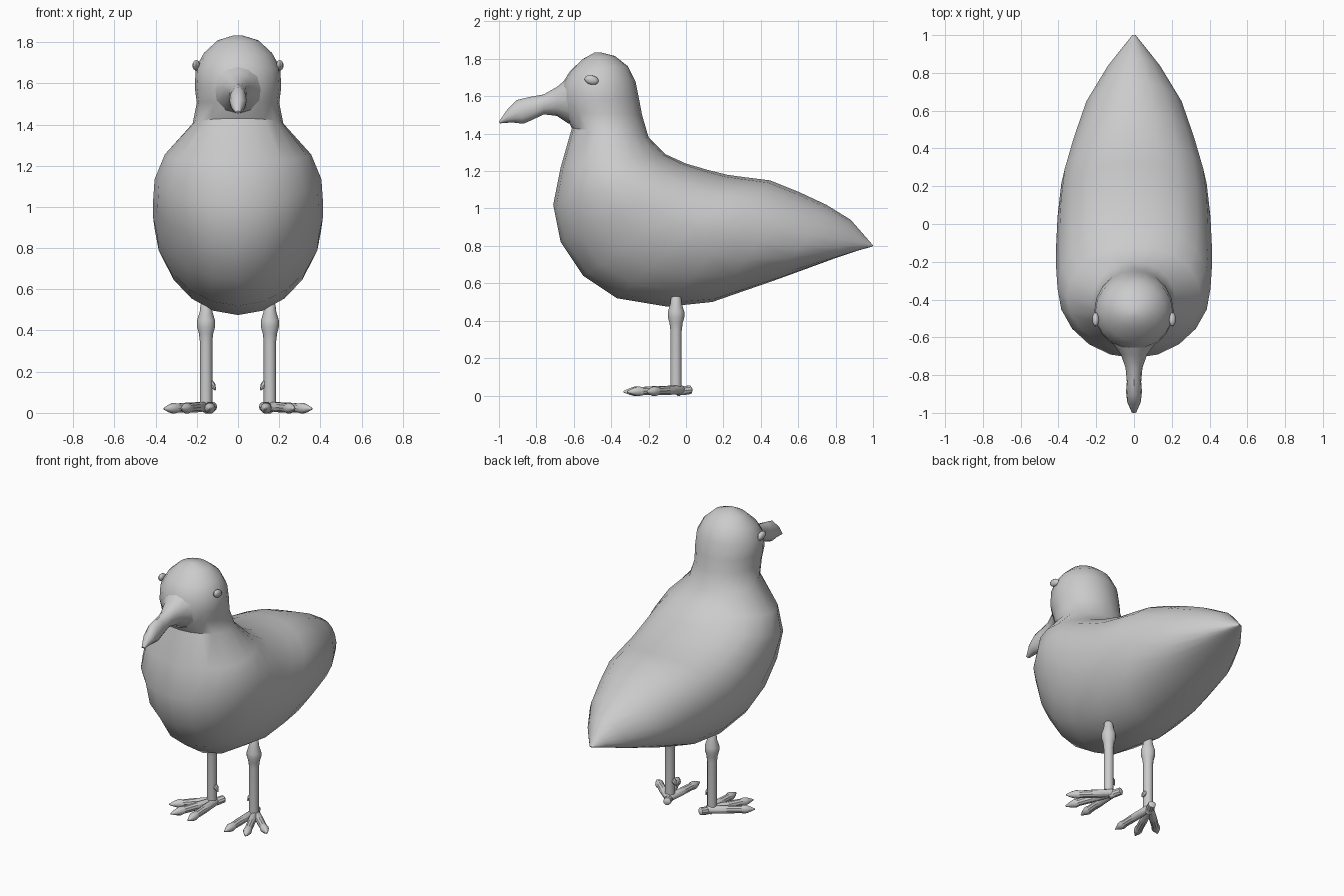
import bpy, bmesh, math
from mathutils import Vector

if "Cube" in bpy.data.objects:
    bpy.data.objects.remove(bpy.data.objects["Cube"])


def finish(name, bm):
    bmesh.ops.recalc_face_normals(bm, faces=bm.faces)
    me = bpy.data.meshes.new(name)
    bm.to_mesh(me)
    bm.free()
    ob = bpy.data.objects.new(name, me)
    bpy.context.collection.objects.link(ob)
    bpy.ops.object.select_all(action='DESELECT')
    ob.select_set(True)
    bpy.context.view_layer.objects.active = ob
    bpy.ops.object.shade_smooth_by_angle(angle=math.radians(35))
    return ob


def skin(name, rings):
    """Bridge equal-sized rings of points and cap both ends."""
    bm = bmesh.new()
    rows = [[bm.verts.new(p) for p in r] for r in rings]
    n = len(rows[0])
    for a, b in zip(rows, rows[1:]):
        for i in range(n):
            j = (i + 1) % n
            bm.faces.new((a[i], a[j], b[j], b[i]))
    bm.faces.new(rows[0])
    bm.faces.new(rows[-1])
    return finish(name, bm)


def profile_loft(name, sections, n=20):
    """Section: upper y, z, lower y, z, half width, where the widest point lies."""
    rings = []
    for y0, z0, y1, z1, w, b in sections:
        ring = []
        for i in range(n):
            a = math.tau * i / n
            t = (1 - math.cos(a)) / 2 + (b - 0.5) * math.sin(a) ** 2
            ring.append((w * math.sin(a), y0 + (y1 - y0) * t, z0 + (z1 - z0) * t))
        rings.append(ring)
    return skin(name, rings)


def tube(name, start, end, stops, n=10):
    """Straight tube; stops are (fraction, radius)."""
    s, e = Vector(start), Vector(end)
    q = (e - s).to_track_quat('Z', 'Y')
    return skin(name, [[s.lerp(e, f) + q @ Vector((r * math.cos(math.tau * i / n),
                r * math.sin(math.tau * i / n), 0)) for i in range(n)] for f, r in stops])


# head, neck, body and tail in one continuous skin
profile_loft("body", [
    (-.45, 1.833, -.49, 1.833, .02, .5),
    (-.38, 1.815, -.55, 1.80, .10, .5),
    (-.31, 1.76, -.62, 1.735, .165, .5),
    (-.27, 1.68, -.66, 1.67, .205, .5),
    (-.25, 1.58, -.67, 1.58, .21, .5),
    (-.235, 1.50, -.655, 1.51, .20, .5),
    (-.20, 1.38, -.61, 1.43, .22, .5),
    (-.11, 1.29, -.67, 1.22, .355, .5),
    (.00, 1.24, -.71, 1.02, .405, .48),
    (.12, 1.205, -.67, .82, .412, .45),
    (.22, 1.18, -.55, .64, .412, .43),
    (.33, 1.165, -.37, .52, .405, .42),
    (.45, 1.15, -.10, .475, .385, .43),
    (.60, 1.09, .14, .50, .335, .46),
    (.75, 1.02, .50, .625, .265, .56),
    (.88, .94, .80, .735, .145, .70),
    (.95, .86, .92, .775, .065, .70),
    (1.0, .803, .998, .797, .01, .5)])

# hooked bill
profile_loft("bill", [
    (-.56, 1.74, -.56, 1.44, .17, .5),
    (-.63, 1.70, -.63, 1.455, .115, .5),
    (-.69, 1.65, -.69, 1.495, .07, .45),
    (-.76, 1.61, -.76, 1.503, .045, .45),
    (-.84, 1.595, -.83, 1.47, .038, .5),
    (-.905, 1.58, -.87, 1.453, .042, .5),
    (-.955, 1.53, -.93, 1.46, .036, .5),
    (-1.0, 1.465, -.995, 1.455, .012, .5)], 12)

for side, tag in ((1, "left"), (-1, "right")):
    # eye
    bm = bmesh.new()
    bmesh.ops.create_uvsphere(bm, u_segments=12, v_segments=8, radius=1)
    for v in bm.verts:
        y, z = v.co.y * .038, v.co.z * .025
        v.co = (side * .203 + v.co.x * .018, -.505 + y, 1.687 + z - .15 * y)
    finish(tag + "_eye", bm)

    # leg with a knobbly joint
    x = side * .155
    tube(tag + "_leg", (x, -.053, .03), (x, -.053, .54),
         [(0, .03), (.62, .03), (.70, .035), (.76, .044), (.82, .044),
          (.90, .031), (.97, .027), (1, .018)], 12)

    # heel and fanned toes, each ending in a claw
    toes = [((.12, .03), (.16, -.06)), ((.13, -.01), (.36, -.21)),
            ((.145, -.02), (.275, -.315)), ((.14, -.02), (.135, -.335))]
    for k, (a, b) in enumerate(toes):
        tube(f"{tag}_toe_{k}", (side * a[0], a[1], .032), (side * b[0], b[1], .02),
             [(0, .012), (.08, .024), (.5, .025), (.72, .023), (.8, .027),
              (.88, .02), (1, .004)])

    # small spur on the inside of the leg
    tube(tag + "_spur", (side * .135, -.053, .15), (side * .108, -.053, .11),
         [(0, .014), (.4, .016), (1, .003)], 8)
